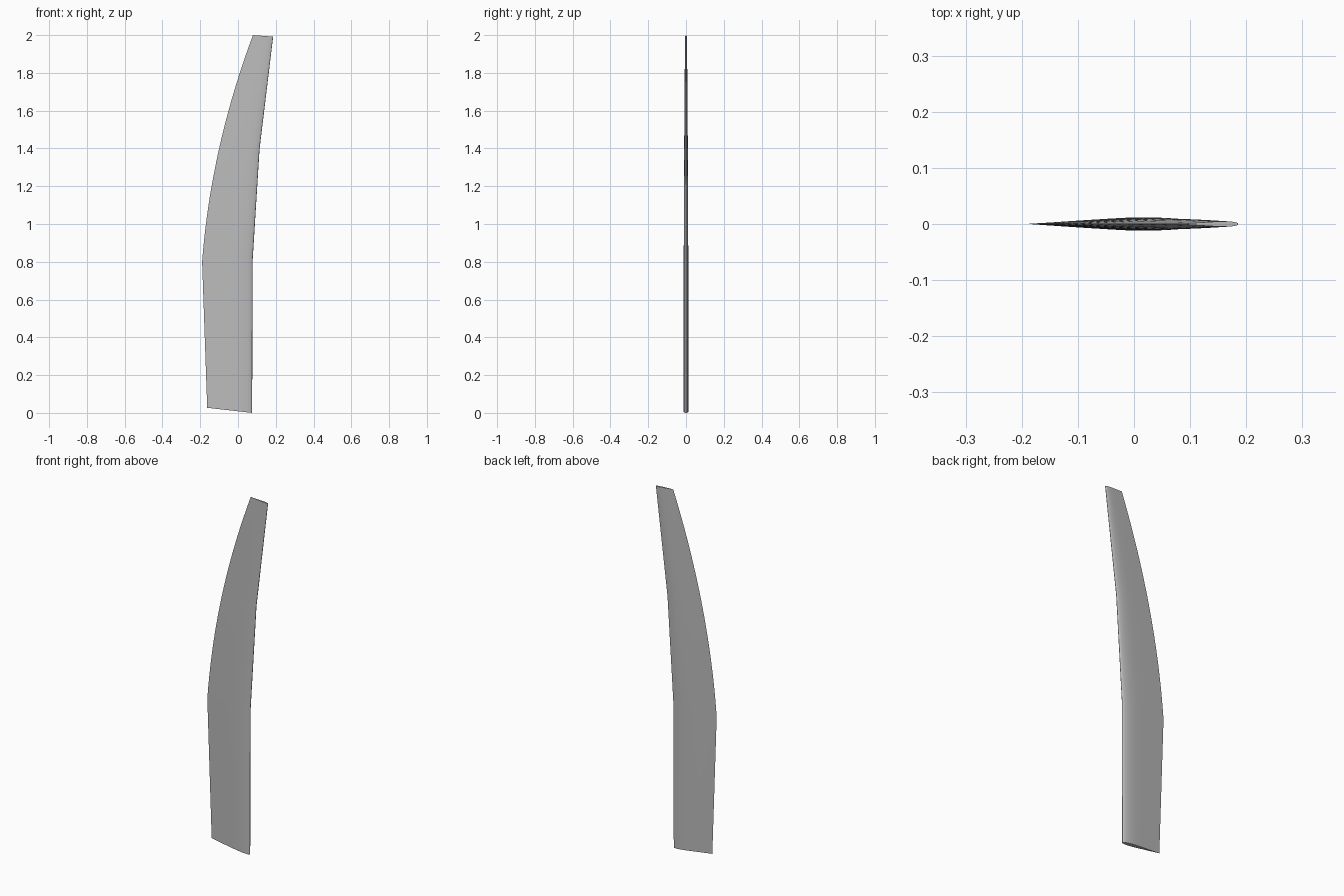
import bpy
import bmesh

cube = bpy.data.objects.get("Cube")
if cube:
    bpy.data.objects.remove(cube, do_unlink=True)

grey = bpy.data.materials.new("plain grey")
grey.use_nodes = True
grey.diffuse_color = (0.5, 0.5, 0.5, 1)
grey.node_tree.nodes["Principled BSDF"].inputs["Base Color"].default_value = grey.diffuse_color

# Half section: (distance from rounded edge / chord, half thickness / maximum)
HALF = [(0.006, 0.25), (0.02, 0.45), (0.05, 0.66), (0.1, 0.85), (0.16, 0.96),
        (0.23, 1.0), (0.32, 0.96), (0.45, 0.8), (0.65, 0.52), (0.85, 0.22)]
SECTION = [(0, 0)] + HALF + [(1, 0.02)] + [(u, -h) for u, h in reversed(HALF)]
THICKNESS = 0.045  # half thickness relative to chord
STEPS = 18


def lerp(a, b, t):
    return a + (b - a) * t


def rounded_edge(z):
    """Kinked edge on the model's left."""
    if z < 1.4:
        return lerp(0.077, 0.114, (z - 0.8) / 0.6)
    return lerp(0.114, 0.186, (z - 1.4) / 0.6)


# Stations: (rounded edge x, z, thin edge x, z), from root to tip
stations = [(0.075, 0.0, -0.163, 0.027)]
for i in range(STEPS + 1):
    t = i / STEPS
    z = lerp(0.8, 2.0, t)
    tilt = 0.008 * t
    stations.append((rounded_edge(z), z - tilt, -0.19 + 0.091 * t + 0.178 * t * t, z))

# Loft the sections into one closed blade
bm = bmesh.new()
rings = []
for n, (x0, z0, x1, z1) in enumerate(stations):
    half = THICKNESS * (0.267 if n == 0 else x0 - x1)
    rings.append([bm.verts.new((lerp(x0, x1, u), h * half, lerp(z0, z1, u)))
                  for u, h in SECTION])
count = len(SECTION)
for low, high in zip(rings, rings[1:]):
    for i in range(count):
        j = (i + 1) % count
        bm.faces.new((low[i], low[j], high[j], high[i]))
bm.faces.new(rings[0])
bm.faces.new(rings[-1])
bmesh.ops.recalc_face_normals(bm, faces=bm.faces)

mesh = bpy.data.meshes.new("blade")
bm.to_mesh(mesh)
bm.free()
mesh.materials.append(grey)
blade = bpy.data.objects.new("blade", mesh)
bpy.context.collection.objects.link(blade)

# Smooth sides, crisp thin edge and end caps
bpy.ops.object.select_all(action='DESELECT')
blade.select_set(True)
bpy.context.view_layer.objects.active = blade
bpy.ops.object.shade_smooth_by_angle(angle=1.0)
